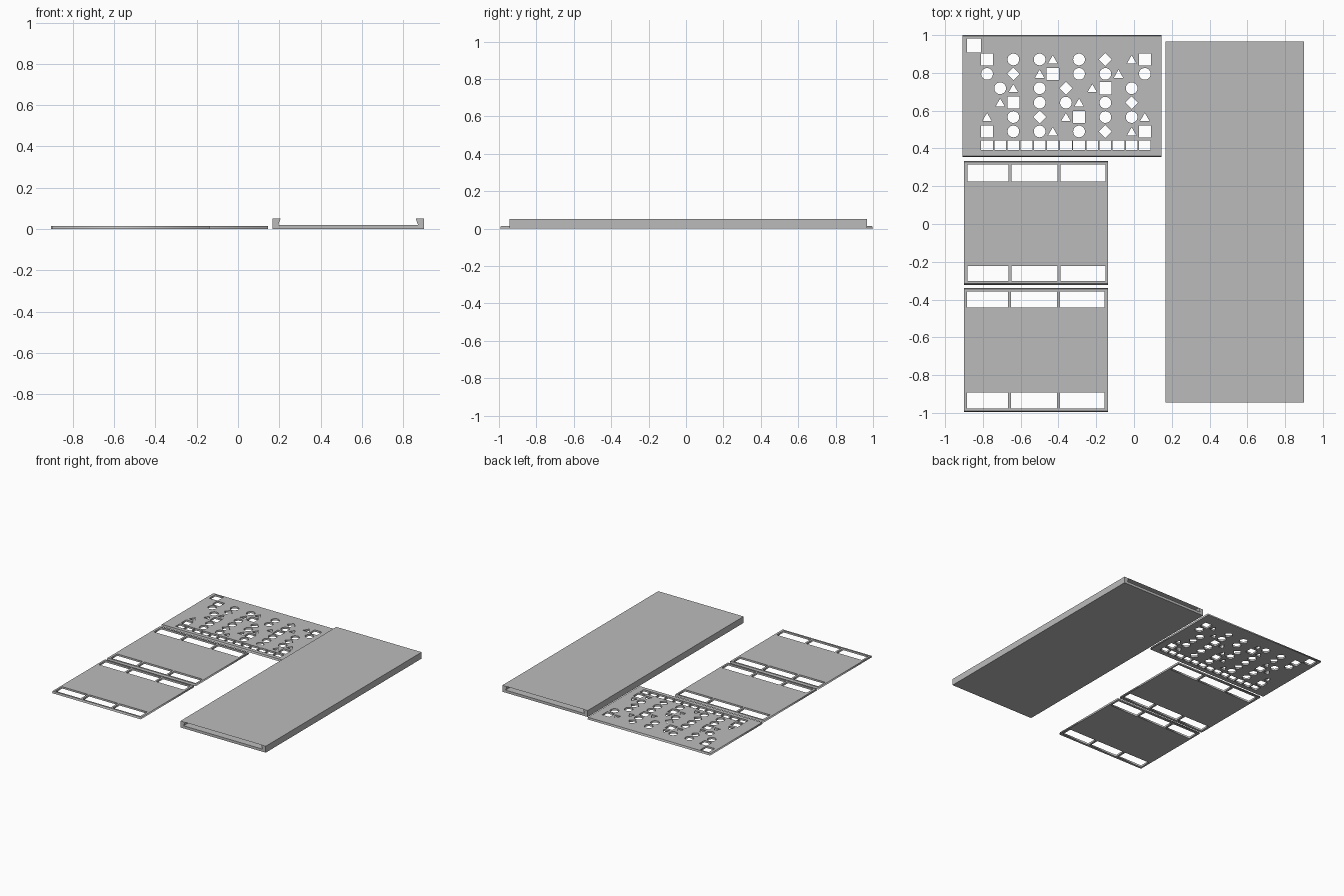
import bpy, bmesh, math

if "Cube" in bpy.data.objects:
    bpy.data.objects.remove(bpy.data.objects["Cube"])

grey = bpy.data.materials.new("plain_grey")
grey.diffuse_color = (0.5, 0.5, 0.5, 1)
grey.use_nodes = True
grey.node_tree.nodes["Principled BSDF"].inputs["Base Color"].default_value = grey.diffuse_color
THICK = 0.014


def rect(x0, x1, y0, y1):
    return [(x0, y0), (x1, y0), (x1, y1), (x0, y1)]


def cutout(kind, x, y):
    """Outline of one hole: circle, square, diamond or triangle."""
    if kind == "C":
        return [(x + 0.031 * math.cos(a * math.tau / 32), y + 0.031 * math.sin(a * math.tau / 32))
                for a in range(32)]
    if kind == "S":
        return rect(x - 0.032, x + 0.032, y - 0.032, y + 0.032)
    if kind == "D":
        return [(x + 0.034, y), (x, y + 0.034), (x - 0.034, y), (x, y - 0.034)]
    return [(x - 0.025, y - 0.021), (x + 0.025, y - 0.021), (x, y + 0.022)]


def plate(name, x0, x1, y0, y1, holes):
    """Thin sheet with through holes and bevelled sliding edges."""
    cu = bpy.data.curves.new(name, "CURVE")
    cu.dimensions, cu.fill_mode, cu.extrude = "2D", "BOTH", THICK / 2
    for loop in [rect(x0, x1, y0, y1)] + holes:
        sp = cu.splines.new("POLY")
        sp.points.add(len(loop) - 1)
        for p, (x, y) in zip(sp.points, loop):
            p.co = (x, y, 0, 1)
        sp.use_cyclic_u = True
    tmp = bpy.data.objects.new(name + "_outline", cu)
    bpy.context.collection.objects.link(tmp)
    bpy.context.view_layer.update()
    me = bpy.data.meshes.new_from_object(tmp.evaluated_get(bpy.context.evaluated_depsgraph_get()))
    bpy.data.objects.remove(tmp)
    bm = bmesh.new()
    bm.from_mesh(me)
    bmesh.ops.remove_doubles(bm, verts=bm.verts, dist=1e-5)
    for v in bm.verts:
        top = v.co.z > 0
        v.co.z = THICK if top else 0
        # top edges lean inward along the two long sides
        if top and abs(v.co.y - y0) < 1e-4:
            v.co.y += 0.006
        elif top and abs(v.co.y - y1) < 1e-4:
            v.co.y -= 0.006
    bmesh.ops.recalc_face_normals(bm, faces=bm.faces)
    bm.to_mesh(me)
    bm.free()
    me.materials.clear()
    me.materials.append(grey)
    me.name = name
    bpy.context.collection.objects.link(bpy.data.objects.new(name, me))


# Stencil plate: one letter per cutout on a 13-column grid
rows = ["S.C.CT.C.D.TS",
        "C.D.TS.C.CT.C",
        ".CT.C.D.TS.C.",
        ".TS.C.CT.C.D.",
        "T.C.D.TS.C.CT",
        "S.C.CT.C.D.TS"]
holes = [rect(-0.883, -0.811, 0.909, 0.983)]
for r, row in enumerate(rows):
    for c, kind in enumerate(row):
        if kind != ".":
            holes.append(cutout(kind, -0.778 + 0.0696 * c, 0.871 - 0.0762 * r))
for c in range(13):
    x = -0.778 + 0.0696 * c
    holes.append(rect(x - 0.031, x + 0.031, 0.391, 0.441))
plate("stencil_plate", -0.907, 0.145, 0.355, 1.0, holes)

# Two window plates, each with three windows along both long sides
for name, x, y0, y1, low, high in (
        ("upper_window_plate", 0.0, -0.322, 0.333, (-0.303, -0.222), (0.226, 0.315)),
        ("lower_window_plate", -0.004, -0.995, -0.339, (-0.976, -0.891), (-0.441, -0.358))):
    windows = [rect(a + x, b + x, *span) for span in (low, high)
               for a, b in ((-0.881, -0.664), (-0.648, -0.404), (-0.389, -0.151))]
    plate(name, -0.9, -0.138, y0, y1, windows)

# Sleeve: channel with undercut rails, closed by a thin top skin
profile = [(0.167, 0), (0.9, 0), (0.9, 0.05), (0.861, 0.05), (0.872, 0.02),
           (0.195, 0.02), (0.206, 0.05), (0.167, 0.05)]
me = bpy.data.meshes.new("sleeve")
bm = bmesh.new()
front = bm.faces.new([bm.verts.new((x, -0.945, z)) for x, z in profile])
ext = bmesh.ops.extrude_face_region(bm, geom=[front])["geom"]
bmesh.ops.translate(bm, vec=(0, 1.912, 0), verts=[g for g in ext if isinstance(g, bmesh.types.BMVert)])
bmesh.ops.recalc_face_normals(bm, faces=bm.faces)
bm.to_mesh(me)
bm.free()
me.materials.append(grey)
bpy.context.collection.objects.link(bpy.data.objects.new("sleeve", me))

skin = bpy.data.meshes.new("sleeve_top_skin")
skin.from_pydata([(x, y, 0.05) for x, y in rect(0.206, 0.861, -0.945, 0.967)], [], [(0, 1, 2, 3)])
skin.materials.append(grey)
bpy.context.collection.objects.link(bpy.data.objects.new("sleeve_top_skin", skin))
